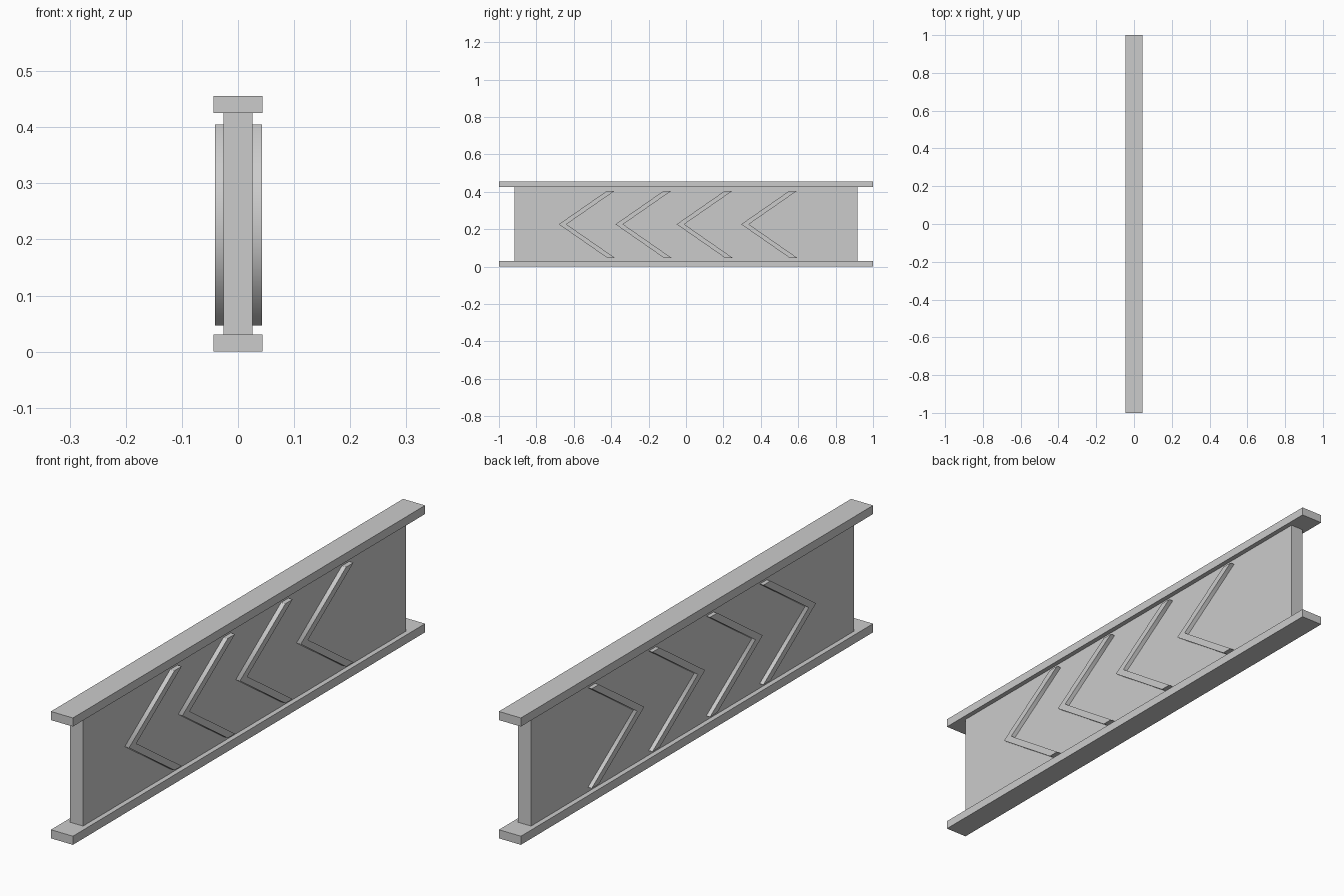
import bpy
import bmesh

cube = bpy.data.objects.get("Cube")
if cube:
    bpy.data.objects.remove(cube, do_unlink=True)

grey = bpy.data.materials.new("light_grey")
grey.use_nodes = True
colour = (0.6, 0.6, 0.6, 1)
grey.diffuse_color = colour
grey.node_tree.nodes["Principled BSDF"].inputs["Base Color"].default_value = colour


def finish(name, bm):
    bmesh.ops.recalc_face_normals(bm, faces=bm.faces[:])
    mesh = bpy.data.meshes.new(name)
    bm.to_mesh(mesh)
    bm.free()
    mesh.materials.append(grey)
    obj = bpy.data.objects.new(name, mesh)
    bpy.context.collection.objects.link(obj)


def box(name, half_x, half_y, z0, z1):
    bm = bmesh.new()
    bmesh.ops.create_cube(bm, size=2)
    for v in bm.verts:
        v.co = (v.co.x * half_x, v.co.y * half_y, z1 if v.co.z > 0 else z0)
    finish(name, bm)


def chevron(name, tip_y, x0, x1):
    # Extrude a V-shaped outline outward from the web
    low, mid, high = 0.047, 0.226, 0.405
    outline = [(0, mid), (0.258, low), (0.299, low),
               (0.041, mid), (0.299, high), (0.258, high)]
    bm = bmesh.new()
    face = bm.faces.new([bm.verts.new((x0, tip_y + y, z)) for y, z in outline])
    result = bmesh.ops.extrude_face_region(bm, geom=[face], use_keep_orig=True)
    moved = [g for g in result["geom"] if isinstance(g, bmesh.types.BMVert)]
    bmesh.ops.translate(bm, verts=moved, vec=(x1 - x0, 0, 0))
    # Only the fold edges at the tip are smoothed
    for f in bm.faces:
        f.smooth = True
    for e in bm.edges:
        e.smooth = all(abs(v.co.z - mid) < 0.001 for v in e.verts)
    finish(name, bm)


# Beam: thin web between two longer flanges
box("web", 0.026, 0.917, 0.03, 0.426)
box("bottom_flange", 0.0437, 1, 0, 0.031)
box("top_flange", 0.0437, 1, 0.425, 0.456)

# Raised chevrons on both sides, all pointing to the front
for i, tip in enumerate((-0.68, -0.377, -0.05, 0.295), 1):
    chevron(f"left_chevron_{i}", tip, 0.025, 0.043)
    chevron(f"right_chevron_{i}", tip, -0.025, -0.041)
